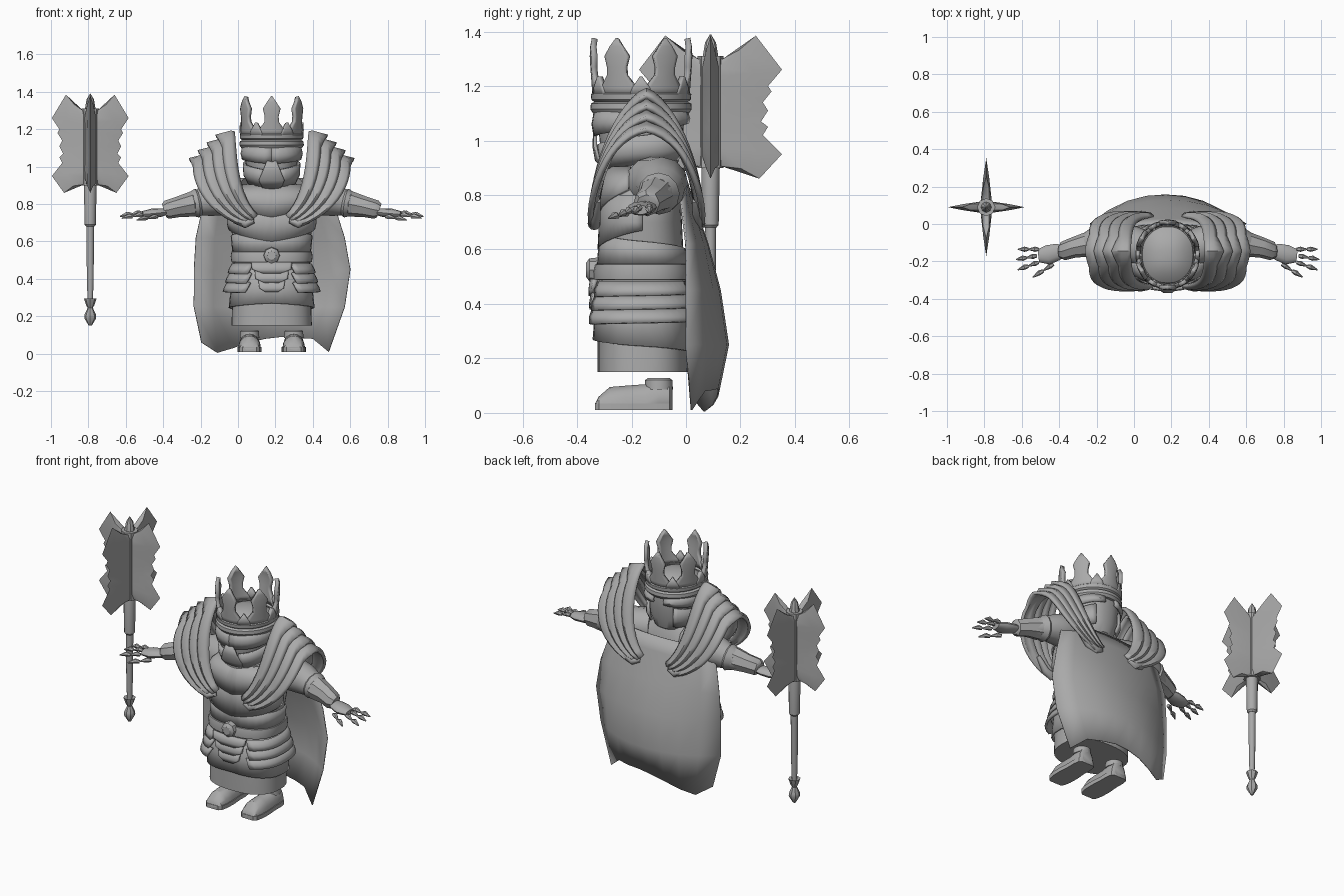
import bpy, bmesh
from math import sin, cos, pi, radians, copysign
from mathutils import Vector
from mathutils.geometry import interpolate_bezier

if "Cube" in bpy.data.objects:
    bpy.data.objects.remove(bpy.data.objects["Cube"])

CX = 0.18          # body centre line
steel = bpy.data.materials.new("plain_grey")
steel.use_nodes = True
GREY = (0.4, 0.4, 0.4, 1)
steel.diffuse_color = GREY
steel.node_tree.nodes["Principled BSDF"].inputs["Base Color"].default_value = GREY


def sheet(name, rows, closed=False, caps=False, thick=0, mirror=False, at=(CX, 0, 0), angle=35):
    """Skin a list of equal-length point rows."""
    bm = bmesh.new()
    vs = [[bm.verts.new(p) for p in row] for row in rows]
    n = len(rows[0])
    for a, b in zip(vs, vs[1:]):
        for i in range(n if closed else n - 1):
            j = (i + 1) % n
            bm.faces.new((a[i], a[j], b[j], b[i]))
    if caps:
        bm.faces.new(vs[0])
        bm.faces.new(vs[-1])
    bmesh.ops.remove_doubles(bm, verts=bm.verts, dist=0.0002)
    bmesh.ops.recalc_face_normals(bm, faces=bm.faces)
    me = bpy.data.meshes.new(name)
    bm.to_mesh(me)
    bm.free()
    me.polygons.foreach_set("use_smooth", [True] * len(me.polygons))
    me.set_sharp_from_angle(angle=radians(angle))
    me.materials.append(steel)
    ob = bpy.data.objects.new(name, me)
    ob.location = at
    bpy.context.collection.objects.link(ob)
    if thick:
        m = ob.modifiers.new("thickness", 'SOLIDIFY')
        m.thickness, m.offset = thick, 0
    if mirror:
        ob.modifiers.new("mirror", 'MIRROR').use_clip = False
    return ob


def tube(name, pts, radii, n=12, squash=1.0, **kw):
    """Round limb through points; squash flattens it vertically."""
    pts = [Vector(p) for p in pts]
    rows = []
    for i, p in enumerate(pts):
        d = (pts[min(i + 1, len(pts) - 1)] - pts[max(i - 1, 0)]).normalized()
        side = d.cross(Vector((0, 0, 1)) if abs(d.z) < 0.9 else Vector((0, 1, 0))).normalized()
        up = side.cross(d)
        rows.append([p + radii[i] * (side * cos(2 * pi * k / n) + up * sin(2 * pi * k / n) * squash)
                     for k in range(n)])
    return sheet(name, rows, closed=True, caps=True, **kw)


def on_form(form, z, deg, off=0.0):
    """Point on an oval form (centre y, power, [(z, rx, ry)]); -90 degrees is the front."""
    cy, power, prof = form
    z_in = min(max(z, prof[0][0]), prof[-1][0])
    for (z0, ax, ay), (z1, bx, by) in zip(prof, prof[1:]):
        if z_in <= z1:
            f = (z_in - z0) / (z1 - z0)
            break
    rx, ry = ax + (bx - ax) * f + off, ay + (by - ay) * f + off
    c, s = cos(radians(deg)), sin(radians(deg))
    e = 2 / power
    return Vector((rx * copysign(abs(c) ** e, c), cy + ry * copysign(abs(s) ** e, s), z))


def solid(name, form, n=40, **kw):
    rows = [[on_form(form, z, 360 * k / n) for k in range(n)] for z, _, _ in form[2]]
    return sheet(name, rows, closed=True, caps=True, **kw)


def plate(name, form, rows, n=14, **kw):
    """Curved plate over a form; row = (z start, z end, offset, angle start, angle end)."""
    pts = [[on_form(form, z0 + (z1 - z0) * k / n, a0 + (a1 - a0) * k / n, off)
            for k in range(n + 1)] for z0, z1, off, a0, a1 in rows]
    return sheet(name, pts, **kw)


# Robe and torso
BODY = (-0.16, 2.5, [(.15, .215, .165), (.3, .21, .165), (.48, .195, .16), (.56, .195, .152),
                     (.7, .225, .145), (.8, .225, .14), (.88, .17, .12), (.94, .09, .09)])
solid("robe", BODY)
plate("over_skirt", BODY, [(.5, .5, .004, -90, 90), (.35, .35, .008, -90, 90),
                           (.27, .22, .013, -90, 90)], thick=.01, mirror=True)
plate("gorget", BODY, [(.9, .9, .012, -90, -15), (.82, .86, .02, -90, -15),
                       (.73, .82, .012, -90, -15)], thick=.014, mirror=True)
plate("breast_plate", BODY, [(.8, .8, .005, -90, 0), (.7, .7, .01, -90, 0),
                             (.6, .67, .01, -90, 0)], thick=.01, mirror=True)
plate("waist_wrap", BODY, [(.66, .6, .004, -90, 90), (.54, .54, .01, -90, 90)], thick=.01, mirror=True)

# Belt, buckle and hanging plates
plate("belt", BODY, [(z, z, o, -180, 180) for z, o in
                     [(.485, .0), (.49, .02), (.52, .024), (.545, .02), (.55, .0)]], n=48)
tube("buckle", [(0, -.32, .525), (0, -.355, .525), (0, -.368, .525)], [.046, .042, .024], n=8)
for i, z in enumerate((.48, .43, .38)):
    lift = .012 + .009 * i
    plate("side_tasset", BODY, [(z, z, lift, -66, 60), (z - .03, z - .03, lift + .014, -64, 60),
                                (z - .055, z - .045, lift + .018, -61, 58)], thick=.014, mirror=True)
    w = 24 - 5 * i
    plate("front_tasset", BODY, [(z + .01, z + .01, .026 - .005 * i, -90 - w, -90 + w),
                                 (z - .03, z - .03, .03 - .004 * i, -88 - w, -92 + w),
                                 (z - .05, z - .05, .028 - .004 * i, -97 + i, -83 - i)], thick=.016)

# Boots
sole = [(-.335, .035, .03), (-.32, .05, .06), (-.28, .058, .095), (-.22, .06, .1),
        (-.15, .055, .105), (-.1, .056, .125), (-.06, .05, .115), (-.05, .035, .1)]
sheet("boot", [[(.118 + w * cos(a), y, .035 + (h - .035 if sin(a) > 0 else .02) * sin(a))
                for a in (2 * pi * k / 16 for k in range(16))] for y, w, h in sole],
      closed=True, caps=True, mirror=True)
sheet("boot_sole", [[(.118 + w * s, y, z) for y, w, _ in sole for s in (-1.08, 1.08)][::2]
                    + [(.118 + w * 1.08, y, z) for y, w, _ in reversed(sole)]
                    for z in (.01, .035)], closed=True, caps=True, mirror=True)
tube("boot_cuff", [(.118, -.1, .085), (.118, -.1, .12), (.118, -.1, .128)], [.052, .05, .04], mirror=True)

# Cape: height, left x, right x, edge y, centre y
hem = (.06, .005, .03, .06, .08, .09, .085, .08, .01)
cape = []
for z, x0, x1, ye, yc in [(.86, -.04, .4, -.02, .0), (.78, -.19, .52, -.02, .025),
                          (.62, -.225, .57, .0, .08), (.45, -.235, .6, .0, .125),
                          (.25, -.235, .57, .0, .155), (None, -.195, .485, .02, .12)]:
    row = []
    for k in range(9):
        s = k / 4 - 1
        row.append((x0 + (x1 - x0) * k / 8, ye + (yc - ye) * (1 - abs(s) ** 2.2),
                    hem[k] if z is None else z))
    cape.append(row)
sheet("cape", cape, at=(0, 0, 0), thick=.006, angle=60)

# Shoulder guards: four overlapping arched plates, front to back
PY = -.145


def arch(f):
    """Half arch from shoulder top to front tip, f = 0 inner to 1 outer."""
    inner = [(.2, 0, 1.18), (.19, -.11, 1.13), (.2, -.17, .85), (.08, -.18, .74)]
    outer = [(.38, 0, 1.02), (.41, -.14, 1.01), (.4, -.2, .78), (.14, -.19, .69)]
    half = interpolate_bezier(*[Vector(a).lerp(Vector(b), f) for a, b in zip(inner, outer)], 15)
    return half


core = Vector((.13, 0, .78))
for i in range(4):
    rows = []
    for f, lift in ((i / 4, .0), (i / 4 + .08, .018), (i / 4 + .2, .03), (i / 4 + .29, .018)):
        half = []
        for k, p in enumerate(arch(f)):
            fade = 1 - .5 * (k / 14) ** 3
            q = p + (p - core).normalized() * lift * fade
            if f > i / 4 + .25 and k < 3:         # outward horn on the crest
                q += Vector((.04, 0, .012)) * (1 - k / 3)
            half.append(q)
        full = [Vector((p.x, -p.y, p.z)) for p in reversed(half[1:])] + half
        rows.append([p + Vector((0, PY, 0)) for p in full])
    sheet("shoulder_plate", rows, thick=.018, mirror=True, angle=50)
for s in (-1, 1):
    tube("shoulder_curl", [(.25, PY + s * .18, .78), (.19, PY + s * .19, .715), (.14, PY + s * .192, .695),
                           (.105, PY + s * .19, .71), (.1, PY + s * .185, .74)],
         [.012, .022, .024, .018, .004], mirror=True)

# Arms and hands
tube("sleeve", [(.14, -.13, .84), (.24, -.09, .84), (.34, -.09, .82), (.42, -.1, .8), (.48, -.12, .785)],
     [.1, .1, .085, .062, .05], mirror=True)
tube("elbow_cuff", [(.37, -.1, .81), (.4, -.1, .805), (.43, -.11, .8)], [.06, .078, .064], mirror=True)
tube("forearm_guard", [(.41, -.105, .8), (.425, -.11, .8), (.5, -.125, .785), (.56, -.145, .77),
                       (.575, -.145, .765)], [.05, .068, .055, .05, .038], n=8, mirror=True)
tube("palm", [(.55, -.14, .76), (.59, -.15, .755), (.64, -.165, .75), (.69, -.17, .745)],
     [.03, .045, .052, .035], squash=.5, mirror=True)
for x, y, z, dy in [(.69, -.135, .752, .0), (.7, -.17, .75, -.01), (.69, -.205, .74, -.02),
                    (.61, -.215, .73, -.035)]:
    for j in range(2):
        x0, y0, z0 = x + .055 * j, y + dy * j, z - .008 * j
        tube("finger", [(x0, y0, z0), (x0 + .02, y0 + dy * .3, z0 + .003), (x0 + .056, y0 + dy, z0 - .008)],
             [.009, .014, .003], n=6, mirror=True)

# Helmet
HEAD = (-.165, 2.3, [(.87, .075, .09), (.9, .105, .13), (.96, .13, .148), (1.03, .138, .155),
                     (1.1, .145, .16), (1.15, .135, .15), (1.19, .09, .1), (1.205, .03, .035)])
solid("helmet", HEAD)
plate("brow_guard", HEAD, [(1.11, 1.11, .008, -90, 80), (1.06, 1.08, .018, -90, 80),
                           (1.015, 1.065, .014, -90, 80)], thick=.014, mirror=True)
plate("cheek_guard", HEAD, [(.985, 1.045, .01, -74, 60), (.94, .97, .016, -72, 60),
                            (.895, .93, .012, -68, 60)], thick=.014, mirror=True)
plate("face_guard", HEAD, [(1.03, 1.03, .014, -97, -83), (.98, .98, .022, -104, -76),
                           (.93, .93, .024, -115, -65), (.885, .885, .016, -112, -68)], thick=.014)

# Crown
CROWN = (-.165, 2, [(1.09, .158, .172), (1.38, .16, .174)])
plate("crown_band", CROWN, [(z, z, o, -180, 180) for z, o in
                            [(1.1, -.02), (1.1, .004), (1.115, .014), (1.135, .012), (1.142, .0), (1.15, .01),
                             (1.17, .012), (1.18, .0), (1.18, -.02)]], n=48)
for k in range(6):
    a = -90 + 60 * k
    plate("crown_spike", CROWN, [(z, z, o, a - h, a + h) for z, o, h in
                                 [(1.165, -.005, 30), (1.195, -.003, 25), (1.24, .0, 13), (1.27, .002, 12.5),
                                  (1.31, .004, 16), (1.345, .002, 8), (1.375, -.004, .5)]], n=8, thick=.022)
    plate("crown_point", CROWN, [(1.165, 1.165, 0, a + 16, a + 44), (1.195, 1.195, .002, a + 20, a + 40),
                                 (1.235, 1.235, .0, a + 29, a + 31)], n=6, thick=.022)

# War mace
MACE = (-.79, .09, 0)


def post(name, prof, n):
    tube(name, [(0, 0, z) for z, _ in prof], [r for _, r in prof], n=n, at=MACE)


post("mace_pommel", [(.15, .008), (.19, .032), (.21, .03), (.245, .014), (.26, .022), (.295, .034),
                     (.28, .015)], 8)
post("mace_shaft", [(.27, .014), (.4, .018), (.7, .021)], 12)
post("mace_sleeve", [(.68, .022), (.69, .03), (.9, .034), (.92, .03)], 12)
post("mace_core", [(.9, .03), (.9, .048), (1.31, .048), (1.31, .03)], 8)
post("mace_tip", [(1.3, .03), (1.36, .02), (1.39, .002)], 8)
edge = [(.045, .9), (.14, .86), (.205, .95), (.15, 1.02), (.165, 1.05), (.145, 1.07), (.165, 1.11),
        (.15, 1.14), (.175, 1.18), (.165, 1.2), (.205, 1.26), (.13, 1.385), (.045, 1.3)]
for k in range(4):
    d = Vector((cos(k * pi / 2), sin(k * pi / 2), 0))
    side = Vector((-d.y, d.x, 0))
    reach = 1 if k % 2 == 0 else 1.28
    rows = []
    for j, (r, z) in enumerate(edge):
        zi = .91 + .39 * j / (len(edge) - 1)
        rim = d * r * reach + Vector((0, 0, z))
        root = d * .03 + Vector((0, 0, zi))
        mid = root.lerp(rim, .55)
        rows.append([root + side * .03, mid + side * .016, rim, mid - side * .016, root - side * .03])
    sheet("mace_blade", rows, closed=True, caps=True, at=MACE)
